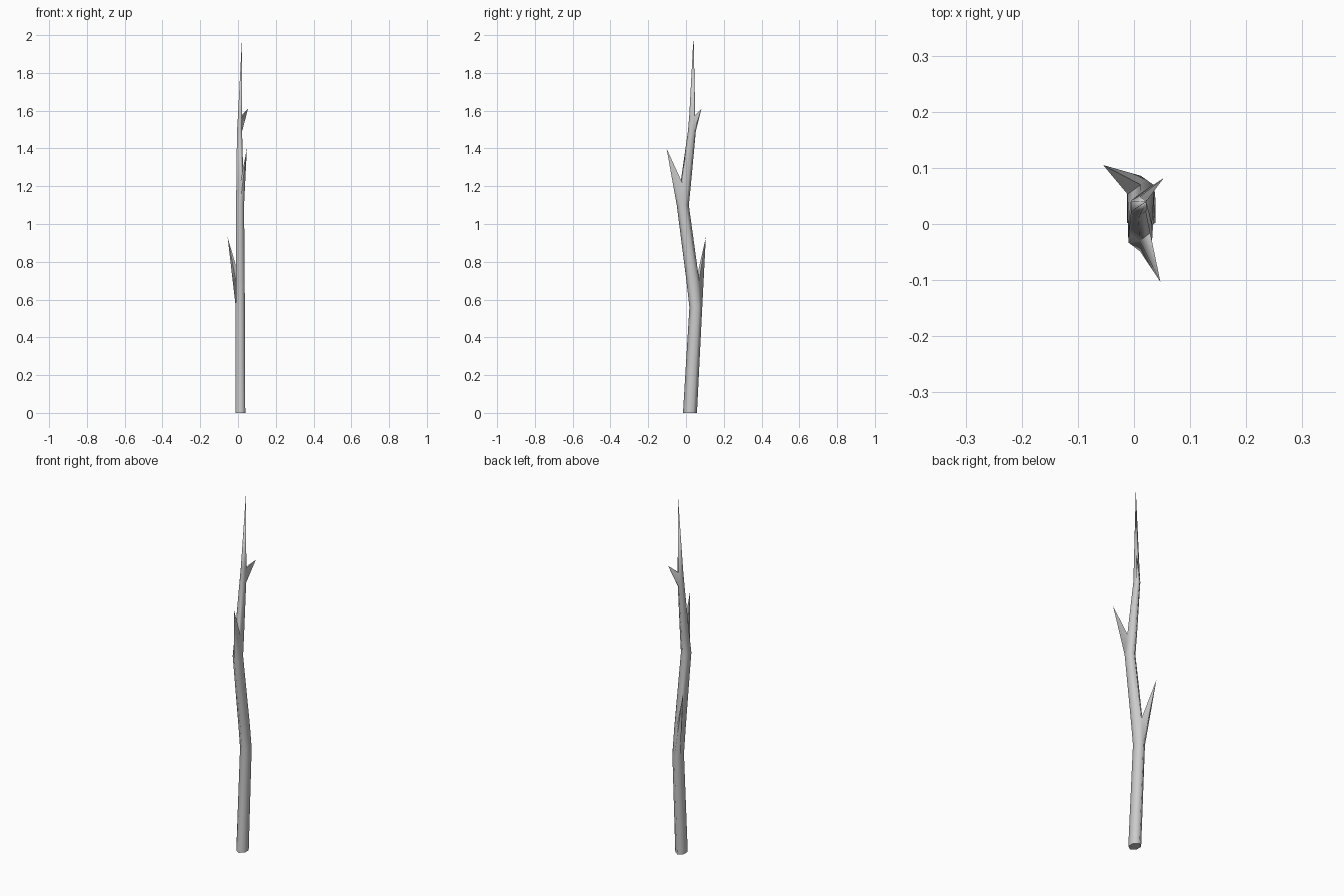
import bpy, bmesh, math

if "Cube" in bpy.data.objects:
    bpy.data.objects.remove(bpy.data.objects["Cube"])

# Trunk stations: z, centre x, centre y, half width x, half width y
STATIONS = [
    (0.00, 0.013, 0.021, 0.0255, 0.037),
    (0.56, 0.012, 0.052, 0.0240, 0.034),
    (0.70, 0.012, 0.036, 0.0235, 0.034),
    (1.10, 0.011, -0.017, 0.021, 0.032),
    (1.21, 0.010, -0.002, 0.019, 0.028),
    (1.49, 0.008, 0.031, 0.0135, 0.021),
    (1.57, 0.011, 0.033, 0.0115, 0.016),
]
TIP = (0.022, 0.04, 2.0)

# Twigs: (station index, side index) of the trunk face -> tip position
TWIGS = {
    (1, 1): (-0.055, 0.105, 0.93),
    (3, 4): (0.047, -0.103, 1.40),
    (5, 0): (0.053, 0.082, 1.61),
}
SIDES = 6

bm = bmesh.new()


def ring(z, cx, cy, rx, ry):
    k = rx / math.cos(math.radians(30))
    angles = [math.radians(30 + 60 * i) for i in range(SIDES)]
    return [bm.verts.new((cx + k * math.cos(a), cy + ry * math.sin(a), z)) for a in angles]


def spike(loop, tip):
    v = bm.verts.new(tip)
    for a, b in zip(loop, loop[1:] + loop[:1]):
        bm.faces.new((a, b, v))


# Trunk walls, with a twig drawn out of each chosen face
rings = [ring(*s) for s in STATIONS]
for r in range(len(rings) - 1):
    for i in range(SIDES):
        j = (i + 1) % SIDES
        quad = [rings[r][i], rings[r][j], rings[r + 1][j], rings[r + 1][i]]
        if (r, i) in TWIGS:
            spike(quad, TWIGS[r, i])
        else:
            bm.faces.new(quad)

# Pointed top and flat base
spike(rings[-1], TIP)
bm.faces.new(rings[0][::-1])
bmesh.ops.recalc_face_normals(bm, faces=bm.faces)

mesh = bpy.data.meshes.new("bare_branch")
bm.to_mesh(mesh)
bm.free()
obj = bpy.data.objects.new("bare_branch", mesh)
bpy.context.collection.objects.link(obj)
bpy.context.view_layer.objects.active = obj
obj.select_set(True)
bpy.ops.object.shade_smooth_by_angle(angle=math.radians(75))
